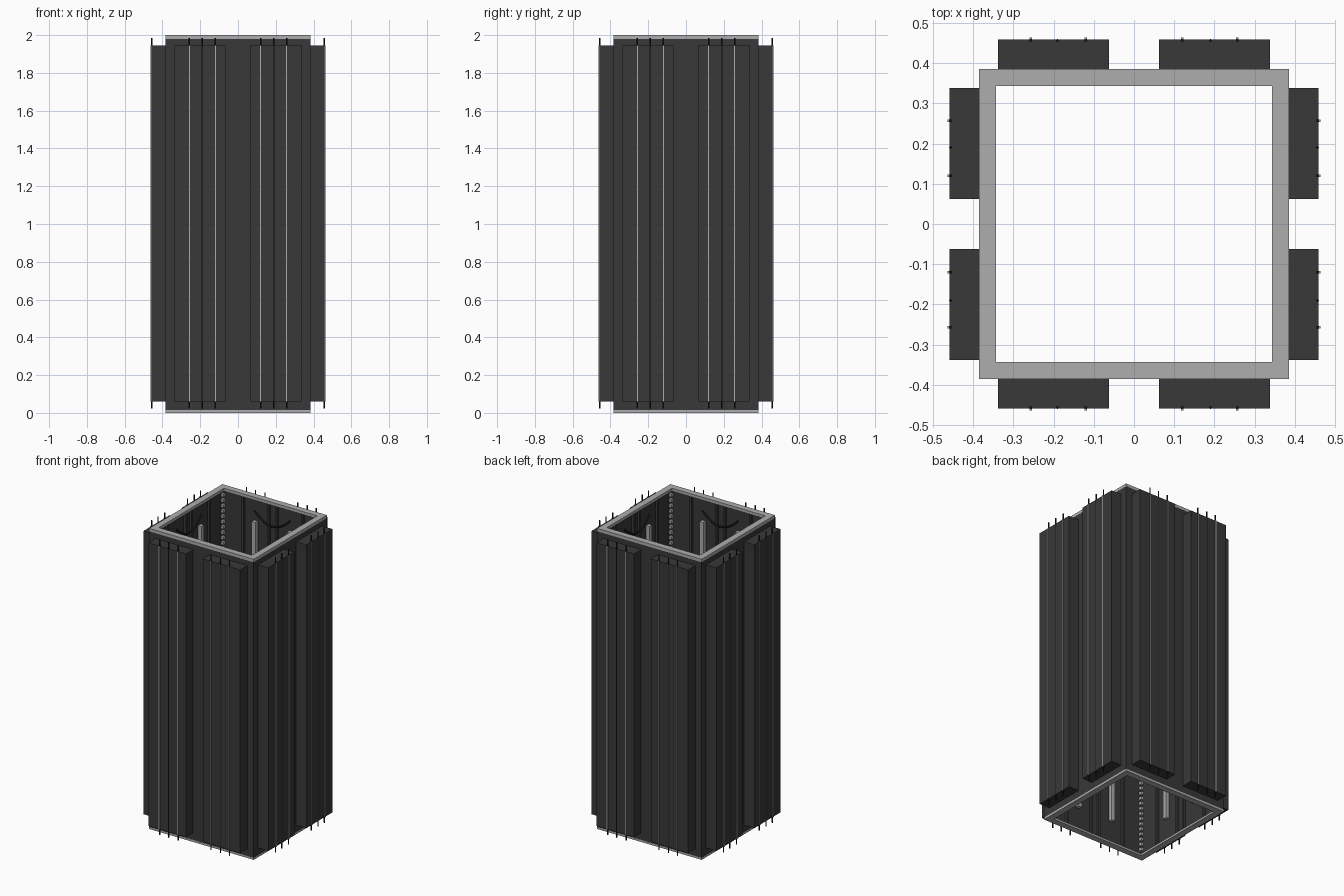
import bpy, bmesh, math
from mathutils import Matrix, Vector

if "Cube" in bpy.data.objects:
    bpy.data.objects.remove(bpy.data.objects["Cube"])


def material(name, v):
    m = bpy.data.materials.new(name)
    m.diffuse_color = (v, v, v, 1)
    m.use_nodes = True
    m.node_tree.nodes["Principled BSDF"].inputs["Base Color"].default_value = m.diffuse_color
    return m


DARK = material("dark", 0.04)
BLACK = material("black", 0.012)
STEEL = material("steel", 0.42)


def finish(name, bm, mat):
    bmesh.ops.recalc_face_normals(bm, faces=bm.faces)
    me = bpy.data.meshes.new(name)
    bm.to_mesh(me)
    bm.free()
    me.materials.append(mat)
    ob = bpy.data.objects.new(name, me)
    bpy.context.collection.objects.link(ob)
    return ob


def box(bm, x0, x1, y0, y1, z0, z1):
    m = Matrix.Translation(((x0 + x1) / 2, (y0 + y1) / 2, (z0 + z1) / 2))
    m = m @ Matrix.Diagonal((x1 - x0, y1 - y0, z1 - z0, 1))
    bmesh.ops.create_cube(bm, size=1, matrix=m)


def rod(bm, x, y, z0, z1, r):
    bmesh.ops.create_cone(bm, cap_ends=True, segments=8, radius1=r, radius2=r,
                          depth=z1 - z0, matrix=Matrix.Translation((x, y, (z0 + z1) / 2)))


def four_sides(bm):
    # repeat the front-side geometry around the shaft
    src = bm.verts[:] + bm.edges[:] + bm.faces[:]
    for k in range(1, 4):
        new = bmesh.ops.duplicate(bm, geom=src)["geom"]
        bmesh.ops.rotate(bm, verts=[g for g in new if isinstance(g, bmesh.types.BMVert)],
                         cent=(0, 0, 0), matrix=Matrix.Rotation(k * math.pi / 2, 3, 'Z'))


def square_tube(name, outer, inner, z0, z1, mat):
    bm = bmesh.new()
    corners = [(1, 1), (-1, 1), (-1, -1), (1, -1)]
    loops = [[bm.verts.new((sx * w, sy * w, z)) for sx, sy in corners]
             for w, z in ((outer, z0), (outer, z1), (inner, z1), (inner, z0))]
    for a in range(4):
        la, lb = loops[a], loops[(a + 1) % 4]
        for i in range(4):
            j = (i + 1) % 4
            bm.faces.new((la[i], la[j], lb[j], lb[i]))
    return finish(name, bm, mat)


# Shaft walls and the pale end frames
square_tube("shaft_wall", 0.384, 0.374, 0.012, 1.982, DARK)
square_tube("top_frame", 0.385, 0.343, 1.98, 2.0, STEEL)
square_tube("bottom_frame", 0.385, 0.343, 0.0, 0.014, STEEL)

# Outer panels, pale seams and dark wires
panels, seams, wires = bmesh.new(), bmesh.new(), bmesh.new()
for s in (-1, 1):
    c = s * 0.2
    box(panels, c - 0.1375, c + 0.1375, -0.459, -0.383, 0.06, 1.945)
    for x in (0.12, 0.257):
        box(seams, s * x - 0.003, s * x + 0.003, -0.464, -0.457, 0.06, 1.945)
    for x in (0.12, 0.19, 0.257):
        rod(wires, s * x, -0.456, 0.022, 1.985, 0.004)
for name, bm, mat in (("outer_panels", panels, DARK), ("panel_seams", seams, STEEL),
                      ("panel_wires", wires, BLACK)):
    four_sides(bm)
    finish(name, bm, mat)

# Inner light bars with slim ribs beside them
bars, ribs = bmesh.new(), bmesh.new()
for s in (-1, 1):
    c = s * 0.13
    box(bars, c - 0.014, c + 0.014, -0.375, -0.35, 0.17, 1.83)
    for x in (0.03, 0.22):
        box(ribs, s * x - 0.008, s * x + 0.008, -0.375, -0.358, 0.014, 1.98)
four_sides(bars)
finish("inner_light_bars", bars, STEEL)
four_sides(ribs)
finish("inner_ribs", ribs, DARK)

# Perforated-looking corner strips
dashes = bmesh.new()
for i in range(54):
    z = 0.05 + i * 0.0355
    box(dashes, 0.355, 0.374, -0.374, -0.355, z, z + 0.02)
four_sides(dashes)
finish("corner_strip_dashes", dashes, STEEL)

# Sagging cables near the top of each inner wall
for k in range(4):
    cu = bpy.data.curves.new("hanging_cable", 'CURVE')
    cu.dimensions = '3D'
    cu.bevel_depth = 0.006
    cu.bevel_resolution = 1
    sp = cu.splines.new('POLY')
    sp.points.add(12)
    rot = Matrix.Rotation(k * math.pi / 2, 3, 'Z')
    for i, p in enumerate(sp.points):
        t = i / 6 - 1
        p.co = (*(rot @ Vector((0.13 * t, -0.36, 1.83 + 0.07 * t * t))), 1)
    ob = bpy.data.objects.new("hanging_cable", cu)
    cu.materials.append(BLACK)
    bpy.context.collection.objects.link(ob)
